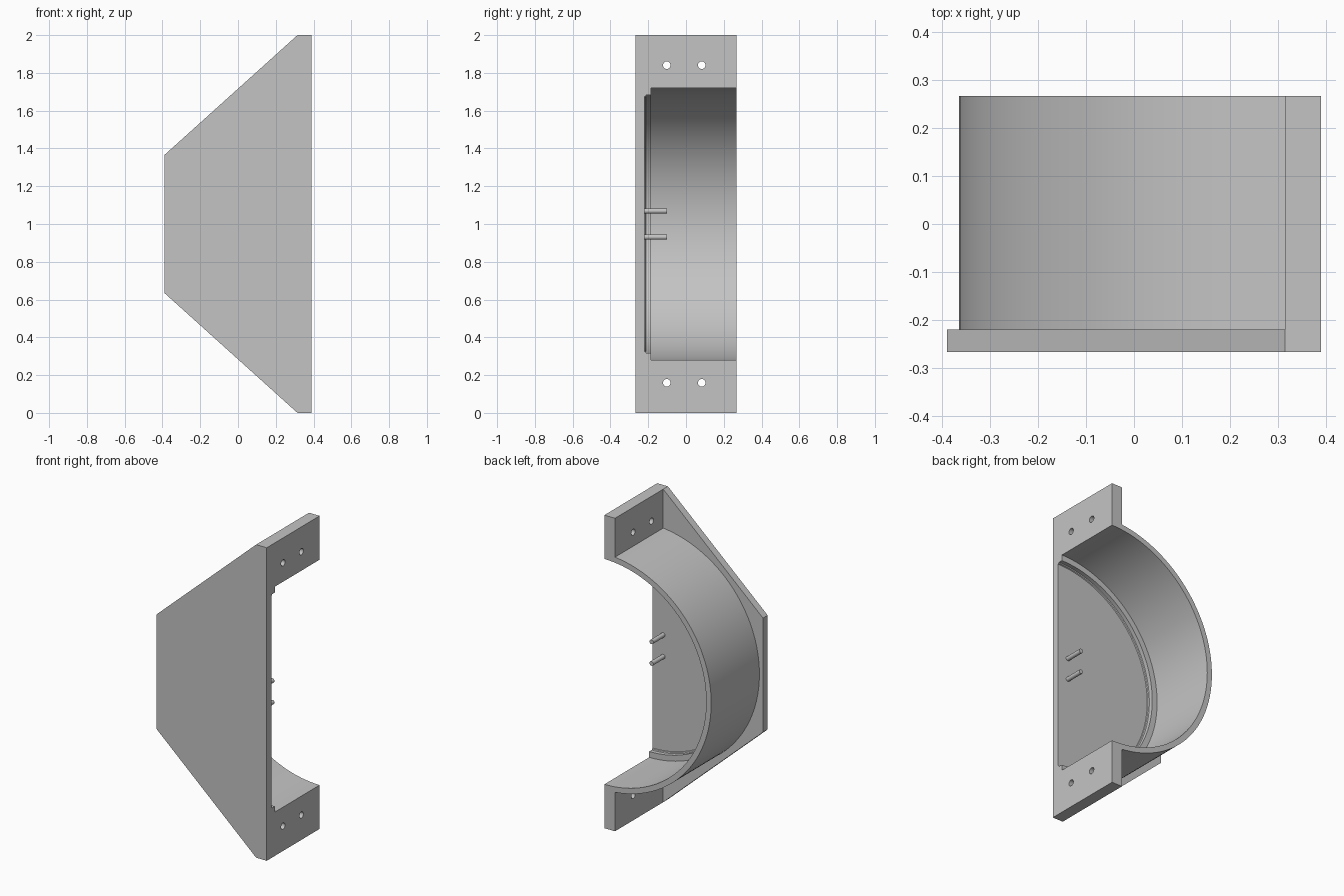
import bpy, bmesh, math
from mathutils import Matrix

if "Cube" in bpy.data.objects:
    bpy.data.objects.remove(bpy.data.objects["Cube"], do_unlink=True)

grey = bpy.data.materials.new("plain grey")
grey.use_nodes = True
colour = (0.55, 0.55, 0.55, 1)
grey.diffuse_color = colour
grey.node_tree.nodes["Principled BSDF"].inputs["Base Color"].default_value = colour

EDGE, FLANGE, MID = 0.39, 0.315, 1.0    # open side, flange back, arc centre height
BACK, PLATE, FRONT = 0.267, -0.22, -0.267
INNER, OUTER = 0.72, 0.755
STEPS = 72


def finish(name, bm):
    bmesh.ops.recalc_face_normals(bm, faces=bm.faces)
    mesh = bpy.data.meshes.new(name)
    bm.to_mesh(mesh)
    bm.free()
    obj = bpy.data.objects.new(name, mesh)
    bpy.context.collection.objects.link(obj)
    mesh.materials.append(grey)
    return obj


def smooth(obj):
    bpy.ops.object.select_all(action="DESELECT")
    obj.select_set(True)
    bpy.context.view_layer.objects.active = obj
    bpy.ops.object.shade_smooth_by_angle(angle=math.radians(30))


def arc(r, start):
    """Half arc bulging to -x, from angle start above the centre to its mirror below."""
    return [(EDGE + r * math.cos(a), MID + r * math.sin(a))
            for a in (start + (2 * math.pi - 2 * start) * i / STEPS for i in range(STEPS + 1))]


def extrude(name, outline, y0, y1):
    bm = bmesh.new()
    face = bm.faces.new([bm.verts.new((x, y0, z)) for x, z in outline])
    new = bmesh.ops.extrude_face_region(bm, geom=[face])["geom"]
    bmesh.ops.translate(bm, vec=(0, y1 - y0, 0),
                        verts=[v for v in new if isinstance(v, bmesh.types.BMVert)])
    return finish(name, bm)


def rods(name, radius, length, places, axis):
    bm = bmesh.new()
    for p in places:
        bmesh.ops.create_cone(bm, cap_ends=True, segments=24, radius1=radius, radius2=radius,
                              depth=length, matrix=Matrix.Translation(p)
                              @ Matrix.Rotation(math.pi / 2, 4, axis))
    return finish(name, bm)


# Front plate
extrude("front_plate", [(EDGE, 0), (EDGE, 2), (FLANGE, 2), (-EDGE, 1.365),
                        (-EDGE, 0.635), (FLANGE, 0)], FRONT, PLATE)

# Half-round wall with a mounting flange at each end
meet = math.acos((FLANGE - EDGE) / OUTER)
outline = (arc(INNER, math.pi / 2) + [(EDGE, 0), (FLANGE, 0)]
           + arc(OUTER, meet)[::-1] + [(FLANGE, 2), (EDGE, 2)])
wall = extrude("wall_and_flanges", outline, PLATE, BACK)

# Screw holes through the flanges
cutter = rods("screw_hole_cutter", 0.02, 0.3,
              [(0.35, y, z) for y in (-0.102, 0.083) for z in (0.159, 1.841)], "Y")
cutter.hide_render = True
cutter.hide_viewport = True
cut = wall.modifiers.new("screw holes", "BOOLEAN")
cut.operation = "DIFFERENCE"
cut.solver = "EXACT"
cut.object = cutter
bpy.context.view_layer.objects.active = wall
bpy.ops.object.modifier_apply(modifier=cut.name)
bpy.data.objects.remove(cutter, do_unlink=True)
smooth(wall)

# Inner lip with a small rounded root against the plate
section = [(INNER, PLATE), (0.674, PLATE), (0.677, -0.214), (0.683, -0.211),
           (0.683, -0.185), (INNER, -0.185)]
bm = bmesh.new()
rows = [[bm.verts.new((x, y, z)) for x, z in arc(r, math.pi / 2)] for r, y in section]
for a, b in zip(rows, rows[1:] + rows[:1]):
    for i in range(STEPS):
        bm.faces.new((a[i], a[i + 1], b[i + 1], b[i]))
for end in (0, -1):
    bm.faces.new([row[end] for row in rows])
smooth(finish("inner_lip", bm))

# Two locating pins
smooth(rods("locating_pins", 0.014, 0.13, [(0.315, -0.166, z) for z in (0.931, 1.069)], "X"))
